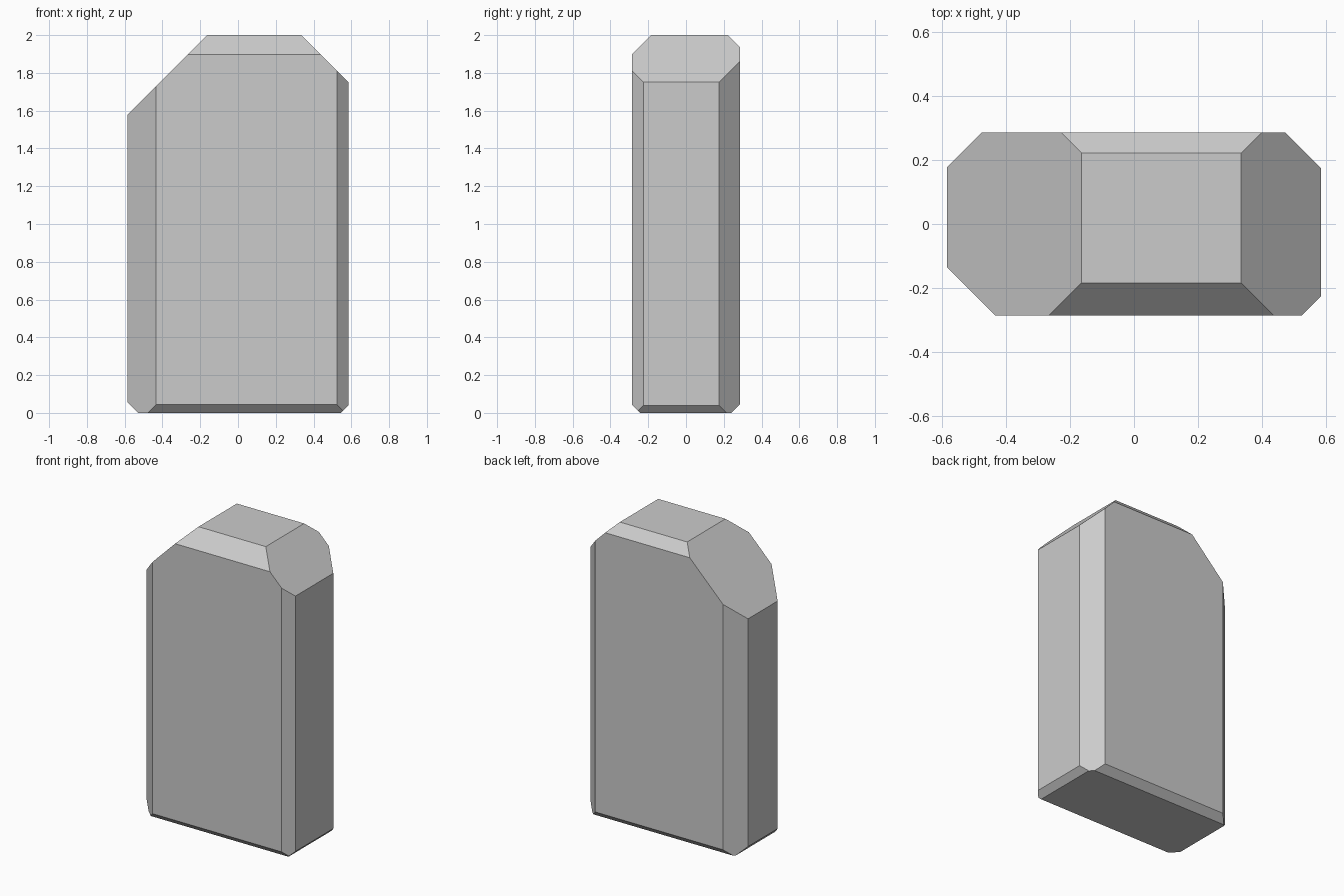
import bpy, bmesh
from mathutils import Vector

if "Cube" in bpy.data.objects:
    bpy.data.objects.remove(bpy.data.objects["Cube"])

HALF = Vector((0.584, 0.286, 1.0))

# chamfered edges: (outward direction of the edge, 45 degree inset)
CHAMFERS = [
    # vertical corners
    ((-1, -1, 0), 0.15), ((1, -1, 0), 0.06),
    ((-1, 1, 0), 0.109), ((1, 1, 0), 0.111),
    # top edges
    ((-1, 0, 1), 0.42), ((1, 0, 1), 0.249),
    ((0, -1, 1), 0.102), ((0, 1, 1), 0.064),
    # bottom edges
    ((-1, 0, -1), 0.054), ((1, 0, -1), 0.04),
    ((0, -1, -1), 0.044), ((0, 1, -1), 0.045),
]


def chamfer(bm, direction, inset):
    """Slice one box edge off with a 45 degree plane and cap the cut."""
    n = Vector(direction)
    point = Vector([d * h for d, h in zip(n, HALF)]) - n * (inset / 2)
    cut = bmesh.ops.bisect_plane(
        bm, geom=bm.verts[:] + bm.edges[:] + bm.faces[:], dist=1e-5,
        plane_co=point, plane_no=n.normalized(), clear_outer=True)
    edges = [e for e in cut["geom_cut"] if isinstance(e, bmesh.types.BMEdge)]
    bmesh.ops.edgeloop_fill(bm, edges=edges)


# block body
bm = bmesh.new()
bmesh.ops.create_cube(bm, size=2)
bmesh.ops.scale(bm, vec=HALF, verts=bm.verts)
for direction, inset in CHAMFERS:
    chamfer(bm, direction, inset)
bmesh.ops.translate(bm, vec=(0, 0, HALF.z), verts=bm.verts)
bmesh.ops.recalc_face_normals(bm, faces=bm.faces)

mesh = bpy.data.meshes.new("chamfered_stone_block")
bm.to_mesh(mesh)
bm.free()
block = bpy.data.objects.new("chamfered_stone_block", mesh)
bpy.context.collection.objects.link(block)
